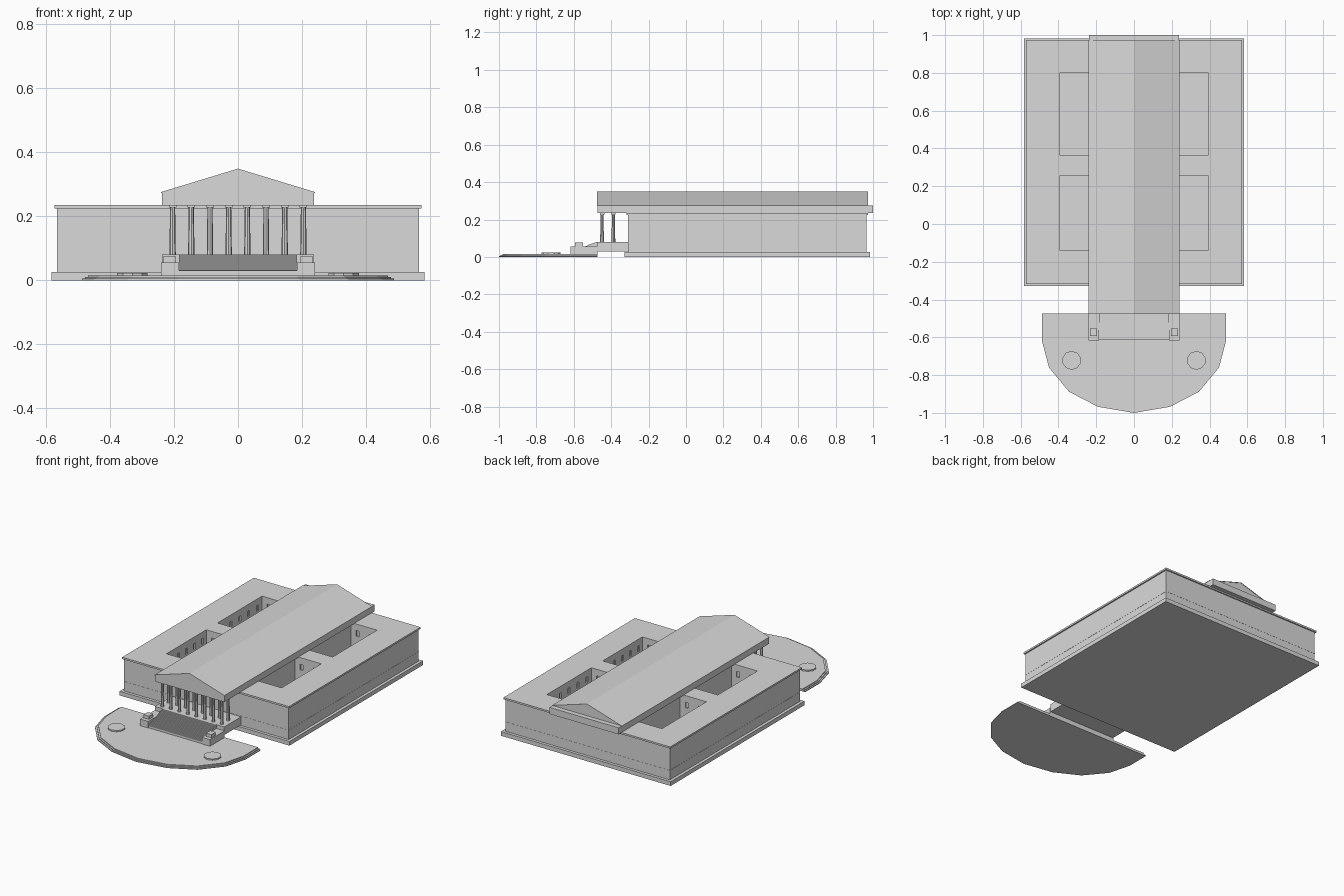
import bpy, bmesh

cube = bpy.data.objects.get("Cube")
if cube:
    bpy.data.objects.remove(cube)

stone = bpy.data.materials.new("pale_stone")
stone.use_nodes = True
COLOR = (0.7, 0.7, 0.7, 1)
stone.diffuse_color = COLOR
stone.node_tree.nodes["Principled BSDF"].inputs["Base Color"].default_value = COLOR


def finish(name, bm):
    bmesh.ops.recalc_face_normals(bm, faces=bm.faces)
    mesh = bpy.data.meshes.new(name)
    bm.to_mesh(mesh)
    bm.free()
    mesh.materials.append(stone)
    ob = bpy.data.objects.new(name, mesh)
    bpy.context.collection.objects.link(ob)
    return ob


def add_box(bm, x, y, z):
    verts = bmesh.ops.create_cube(bm, size=1)["verts"]
    for v in verts:
        for i, (lo, hi) in enumerate((x, y, z)):
            v.co[i] = lo if v.co[i] < 0 else hi


def boxes(name, *parts):
    bm = bmesh.new()
    for part in parts:
        add_box(bm, *part)
    return finish(name, bm)


def prism(bm, points, offset):
    face = bm.faces.new([bm.verts.new(p) for p in points])
    new = bmesh.ops.extrude_face_region(bm, geom=[face])["geom"]
    bmesh.ops.translate(bm, vec=offset, verts=[g for g in new if isinstance(g, bmesh.types.BMVert)])


def cut(ob, cutter):
    mod = ob.modifiers.new("cut", "BOOLEAN")
    mod.operation, mod.solver, mod.object = "DIFFERENCE", "EXACT", cutter
    cutter.hide_render = True
    cutter.hide_set(True)
    cutter.display_type = "WIRE"


# Main block: base, walls, belt course and flat roof
HALF, FRONT, BACK = 0.565, -0.31, 0.965


def ring(grow):
    return (-HALF - grow, HALF + grow), (FRONT - grow, BACK + grow)


boxes("building_base", (*ring(0.018), (0, 0.026)))
walls = boxes("building_walls", (*ring(0), (0.02, 0.226)))
belt = boxes("belt_course", (*ring(0.001), (0.082, 0.085)))
roof = boxes("flat_roof", (*ring(0.008), (0.225, 0.236)))

# Four sunken courtyards with recessed windows
courts = [((0.215, 0.395), y) for y in ((-0.137, 0.253), (0.364, 0.8))]
holes, windows = [], []
for side in (-1, 1):
    for (x0, x1), (y0, y1) in courts:
        holes.append((sorted((side * x0, side * x1)), (y0, y1), (0.027, 0.3)))
        for i in range(5):
            y = y0 + (y1 - y0) * (i + 0.5) / 5
            windows.append((sorted((side * (x1 - 0.01), side * (x1 + 0.008))),
                            (y - 0.01, y + 0.01), (0.16, 0.195)))
        for i in range(2):
            x = side * (x0 + (x1 - x0) * (i + 0.5) / 2)
            for y in (y0, y1):
                windows.append(((x - 0.01, x + 0.01), (y - 0.008, y + 0.008), (0.16, 0.195)))
court_cutter = boxes("courtyard_cutter", *holes)
window_cutter = boxes("window_cutter", *windows)
for part in (walls, belt, roof):
    cut(part, court_cutter)
cut(walls, window_cutter)

# Central hall: long entablature and gabled roof with a thin covering
W = 0.238
boxes("entablature", ((-W, W), (-0.473, 1), (0.234, 0.275)))
bm = bmesh.new()
prism(bm, [(-W, -0.473, 0.275), (W, -0.473, 0.275), (0, -0.473, 0.346)], (0, 1.443, 0))
finish("gable_roof", bm)
bm = bmesh.new()
E = W + 0.002
prism(bm, [(-E, -0.476, 0.273), (0, -0.476, 0.345), (E, -0.476, 0.273),
           (E, -0.476, 0.276), (0, -0.476, 0.349), (-E, -0.476, 0.276)], (0, 1.448, 0))
finish("roof_covering", bm)

# Portico floor and two rows of tapered columns with capitals
boxes("portico_floor", ((-W, W), (-0.475, -0.305), (0.03, 0.08)))
bm = bmesh.new()
for y in (-0.449, -0.388):
    for i in range(8):
        x = (i - 3.5) * 0.0584
        shaft = bmesh.ops.create_cone(bm, cap_ends=True, segments=8, radius1=0.01,
                                      radius2=0.008, depth=0.15)["verts"]
        bmesh.ops.translate(bm, vec=(x, y, 0.154), verts=shaft)
        add_box(bm, (x - 0.012, x + 0.012), (y - 0.012, y + 0.012), (0.228, 0.235))
finish("columns", bm)

# Broad stair between cheek blocks with pedestals
STEPS, S0, S1 = 18, -0.615, -0.474
profile = [(S1, 0.012), (S0, 0.012)]
for i in range(STEPS):
    z = 0.027 + 0.053 * (i + 1) / STEPS
    profile.append((S0 + (S1 - S0) * i / STEPS, z))
    profile.append((S0 + (S1 - S0) * (i + 1) / STEPS, z))
bm = bmesh.new()
prism(bm, [(-0.184, y, z) for y, z in profile], (0.368, 0, 0))
finish("front_stairs", bm)
for name, side in (("left", 1), ("right", -1)):
    boxes(name + "_stair_cheek",
          (sorted((side * 0.184, side * 0.24)), (-0.618, -0.474), (0.012, 0.056)))
    boxes(name + "_pedestal",
          (sorted((side * 0.196, side * 0.233)), (-0.593, -0.552), (0.055, 0.076)))

# Rounded plaza in three shallow tiers
half = [(0.487, -0.473), (0.487, -0.62), (0.45, -0.76), (0.344, -0.888), (0.19, -0.968)]
outline = half + [(0, -1)] + [(-x, y) for x, y in reversed(half)]
bm = bmesh.new()
for i in range(3):
    s = 1 - 0.018 * i
    prism(bm, [(x * s, -0.473 + (y + 0.473) * s, 0.005 * i) for x, y in outline], (0, 0, 0.005))
finish("plaza", bm)

# Low ten-sided fountain basins
for name, side in (("left", 1), ("right", -1)):
    bm = bmesh.new()
    verts = bmesh.ops.create_cone(bm, cap_ends=True, segments=10, radius1=0.05,
                                  radius2=0.05, depth=0.01)["verts"]
    bmesh.ops.translate(bm, vec=(side * 0.33, -0.722, 0.018), verts=verts)
    finish(name + "_fountain", bm)
